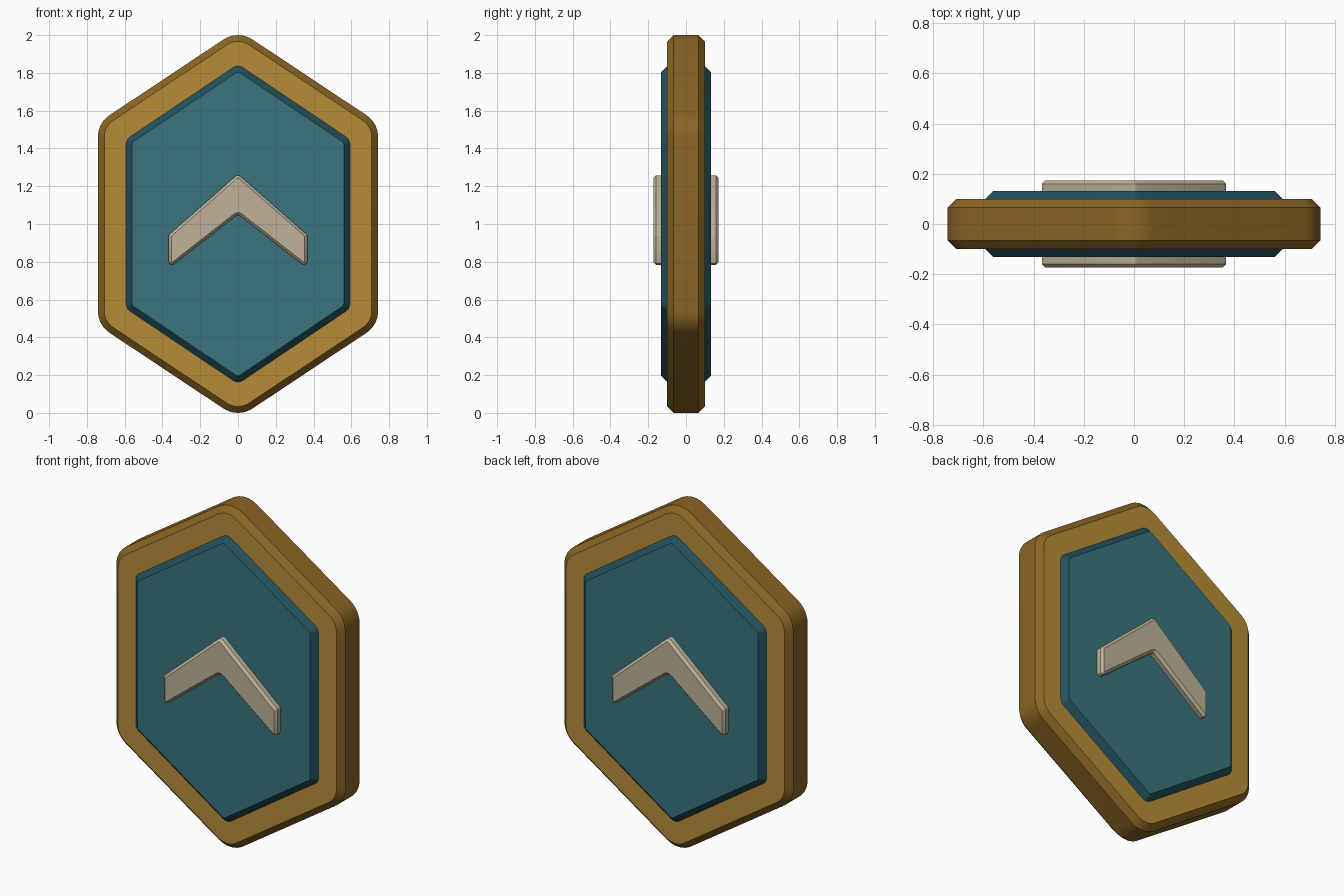
import bpy, bmesh, math
from mathutils import Vector

if "Cube" in bpy.data.objects:
    bpy.data.objects.remove(bpy.data.objects["Cube"])


def material(name, rgb):
    m = bpy.data.materials.new(name)
    m.diffuse_color = (*rgb, 1)
    m.use_nodes = True
    m.node_tree.nodes["Principled BSDF"].inputs["Base Color"].default_value = m.diffuse_color
    return m


gold = material("gold", (0.47, 0.265, 0.04))
bronze = material("dark gold", (0.255, 0.13, 0.017))
teal = material("teal", (0.041, 0.175, 0.21))
deep_teal = material("deep teal", (0.016, 0.083, 0.107))
cream = material("cream", (0.52, 0.45, 0.315))


def inset_corners(pts, d):
    """Offset a counter-clockwise polygon inwards by d with mitred corners."""
    out = []
    for i, p in enumerate(pts):
        a = (p - pts[i - 1]).normalized()
        b = (pts[(i + 1) % len(pts)] - p).normalized()
        n1, n2 = Vector((-a.y, a.x)), Vector((-b.y, b.x))
        out.append(p + (n1 + n2) * d / (1 + n1.dot(n2)))
    return out


def rounded(pts, radius, inset, steps):
    """Inset outline with each corner replaced by an arc."""
    pts = inset_corners(pts, inset)
    out = []
    for i, p in enumerate(pts):
        a = (p - pts[i - 1]).normalized()
        b = (pts[(i + 1) % len(pts)] - p).normalized()
        turn = math.atan2(a.x * b.y - a.y * b.x, a.dot(b))
        sign = 1 if turn > 0 else -1
        r = max(radius - sign * inset, 0.004)
        start = p - a * r * math.tan(abs(turn) / 2)
        centre = start + Vector((-a.y, a.x)) * r * sign
        for k in range(steps + 1):
            t = turn * k / steps
            v = start - centre
            out.append(centre + Vector((v.x * math.cos(t) - v.y * math.sin(t),
                                        v.x * math.sin(t) + v.y * math.cos(t))))
    return out


def plate(name, pts, radius, half, chamfer, steps, face_mat, edge_mat):
    """Chamfered slab, symmetric about y = 0, from an outline in x and z."""
    pts = [Vector(p) for p in pts]
    bm = bmesh.new()
    rings = []
    for y, inset in ((-half, chamfer), (-half + chamfer, 0),
                     (half - chamfer, 0), (half, chamfer)):
        rings.append([bm.verts.new((p.x, y, p.y))
                      for p in rounded(pts, radius, inset, steps)])
    n = len(rings[0])
    for lo, hi in zip(rings, rings[1:]):
        for i in range(n):
            j = (i + 1) % n
            bm.faces.new((lo[i], lo[j], hi[j], hi[i]))
    bm.faces.new(rings[0])
    bm.faces.new(rings[-1][::-1])
    bmesh.ops.recalc_face_normals(bm, faces=bm.faces)
    # flat faces take the first colour, chamfers and sides the second
    for f in bm.faces:
        f.material_index = 0 if abs(f.normal.y) > 0.9 else 1
    mesh = bpy.data.meshes.new(name)
    bm.to_mesh(mesh)
    bm.free()
    mesh.materials.append(face_mat)
    mesh.materials.append(edge_mat)
    ob = bpy.data.objects.new(name, mesh)
    bpy.context.collection.objects.link(ob)
    bpy.ops.object.select_all(action='DESELECT')
    ob.select_set(True)
    bpy.context.view_layer.objects.active = ob
    bpy.ops.object.shade_smooth_by_angle(angle=math.radians(30))
    return ob


def hexagon(width, apex, shoulder):
    """Upright hexagon centred on z = 1, counter-clockwise."""
    return [(0, 1 + apex), (-width, 1 + shoulder), (-width, 1 - shoulder),
            (0, 1 - apex), (width, 1 - shoulder), (width, 1 + shoulder)]


# Outer rim, raised centre panel and chevron emblem, showing on both sides
plate("rim", hexagon(0.742, 1.028, 0.535), 0.14, 0.10, 0.034, 8, gold, bronze)
plate("centre_panel", hexagon(0.592, 0.846, 0.448), 0.05, 0.132, 0.032, 5,
      teal, deep_teal)
chevron = [(0, 1.264), (-0.367, 0.942), (-0.367, 0.765),
           (0, 1.052), (0.367, 0.765), (0.367, 0.942)]
plate("chevron", chevron, 0.018, 0.173, 0.014, 3, cream, cream)
